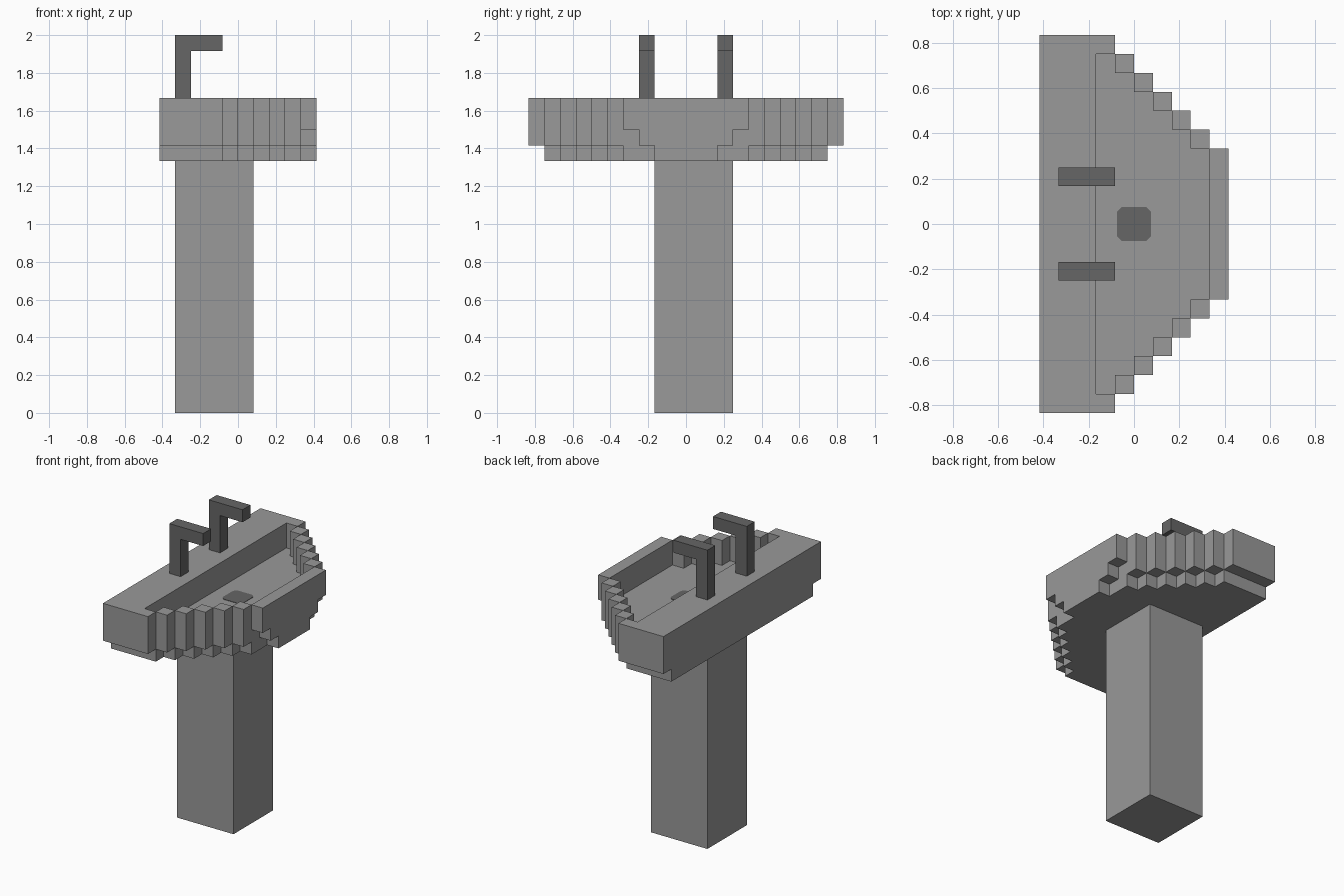
import bpy
import bmesh
import math
from itertools import product
from mathutils import Vector

if "Cube" in bpy.data.objects:
    bpy.data.objects.remove(bpy.data.objects["Cube"], do_unlink=True)

U = 1 / 12  # size of one building block


def make_material(name, value):
    mat = bpy.data.materials.new(name)
    mat.use_nodes = True
    colour = (value, value, value, 1)
    mat.diffuse_color = colour
    mat.node_tree.nodes["Principled BSDF"].inputs["Base Color"].default_value = colour
    return mat


stone = make_material("light grey stone", 0.319)
metal = make_material("dark grey metal", 0.133)


def finish(name, bm, mat):
    bmesh.ops.recalc_face_normals(bm, faces=bm.faces)
    mesh = bpy.data.meshes.new(name)
    bm.to_mesh(mesh)
    bm.free()
    mesh.materials.append(mat)
    obj = bpy.data.objects.new(name, mesh)
    bpy.context.collection.objects.link(obj)
    return obj


def prism(name, outline, offset, mat):
    """Extrude a flat outline (in blocks) along an offset vector."""
    bm = bmesh.new()
    face = bm.faces.new([bm.verts.new(Vector(p) * U) for p in outline])
    top = bmesh.ops.extrude_face_region(bm, geom=[face], use_keep_orig=True)["geom"]
    moved = [g for g in top if isinstance(g, bmesh.types.BMVert)]
    bmesh.ops.translate(bm, verts=moved, vec=Vector(offset) * U)
    return finish(name, bm, mat)


# Pedestal
prism("pedestal", [(-4, -2, 0), (1, -2, 0), (1, 3, 0), (-4, 3, 0)], (0, 0, 16), stone)


# Basin: stepped half-round bowl, described block by block
def half_width(x):
    """Half width of the bowl's hollow at block column x."""
    return 9 if x < -1 else 7 - x


def is_basin(x, y, z):
    if not (-5 <= x < 5 and 16 <= z < 20):
        return False
    side = y if y >= 0 else -y - 1          # block index away from the middle
    if x == 4:                              # front lip narrows downwards
        return side < (2, 3, 4, 4)[z - 16]
    if z == 16:                             # inset underside
        return side < half_width(x)
    hollow = x >= -2 and z >= 18 and side < half_width(x)
    return side <= half_width(x) and not hollow


bm = bmesh.new()
corners = {}


def corner(p):
    if p not in corners:
        corners[p] = bm.verts.new(Vector(p) * U)
    return corners[p]


for cell in product(range(-5, 5), range(-10, 10), range(16, 20)):
    if not is_basin(*cell):
        continue
    for axis, step in product(range(3), (-1, 1)):
        beside = list(cell)
        beside[axis] += step
        if is_basin(*beside):
            continue
        a, b = (axis + 1) % 3, (axis + 2) % 3
        quad = []
        for da, db in ((0, 0), (1, 0), (1, 1), (0, 1)):
            p = list(cell)
            p[axis] += step > 0
            p[a] += da
            p[b] += db
            quad.append(corner(tuple(p)))
        bm.faces.new(quad if step > 0 else quad[::-1])
# Merge the coplanar squares into large flat faces
bmesh.ops.dissolve_limit(bm, angle_limit=math.radians(1), verts=bm.verts, edges=bm.edges)
mesh = bpy.data.meshes.new("basin")
bm.to_mesh(mesh)
bm.free()
mesh.materials.append(stone)
bpy.context.collection.objects.link(bpy.data.objects.new("basin", mesh))

# Drain plate on the basin floor
R, C = 0.9, 0.66
drain = [(-R, -C), (-C, -R), (C, -R), (R, -C), (R, C), (C, R), (-C, R), (-R, C)]
prism("drain", [(x, y, 18) for x, y in drain], (0, 0, 0.03), metal)

# Taps: upright post with an arm reaching over the bowl
tap = [(-4, 20), (-3, 20), (-3, 23), (-1, 23), (-1, 24), (-4, 24)]
for name, y in (("left_tap", 2), ("right_tap", -3)):
    prism(name, [(x, y, z) for x, z in tap], (0, 1, 0), metal)
